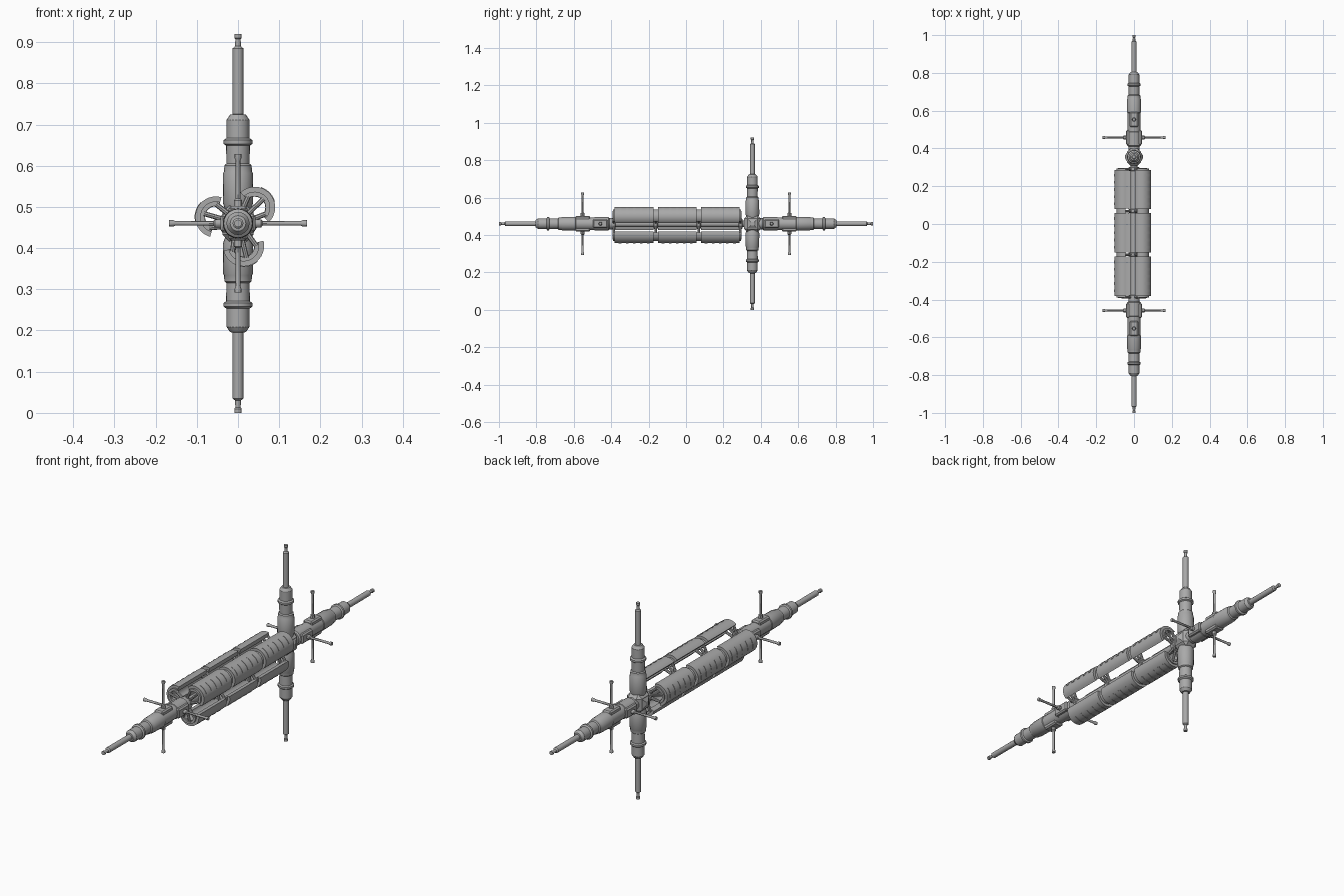
import bpy, bmesh, math
from mathutils import Vector, Matrix

if "Cube" in bpy.data.objects:
    bpy.data.objects.remove(bpy.data.objects["Cube"])

ZC, HUB_Y = 0.46, 0.355


def material(name, c):
    m = bpy.data.materials.new(name)
    m.diffuse_color = (c, c, c, 1)
    m.use_nodes = True
    m.node_tree.nodes["Principled BSDF"].inputs["Base Color"].default_value = m.diffuse_color
    return m


GREY = material("hull grey", 0.40)


def finish(bm, name, matrix=Matrix(), smooth=True):
    bmesh.ops.recalc_face_normals(bm, faces=bm.faces)
    bm.transform(matrix)
    me = bpy.data.meshes.new(name)
    bm.to_mesh(me)
    bm.free()
    ob = bpy.data.objects.new(name, me)
    bpy.context.collection.objects.link(ob)
    me.materials.append(GREY)
    if smooth:
        bpy.context.view_layer.objects.active = ob
        bpy.ops.object.select_all(action='DESELECT')
        ob.select_set(True)
        bpy.ops.object.shade_smooth_by_angle(angle=math.radians(30))
    return ob


def aim(origin, direction):
    """Matrix that points local z along direction."""
    return Matrix.Translation(origin) @ Vector(direction).to_track_quat('Z', 'Y').to_matrix().to_4x4()


def lathe(name, profile, origin, direction, sides=20):
    """Turned solid from (height, radius) points."""
    bm = bmesh.new()
    rings = [[bm.verts.new((r * math.cos(2 * math.pi * i / sides),
                            r * math.sin(2 * math.pi * i / sides), h)) for i in range(sides)]
             for h, r in profile]
    for a, b in zip(rings, rings[1:]):
        for i in range(sides):
            j = (i + 1) % sides
            bm.faces.new((a[i], a[j], b[j], b[i]))
    bm.faces.new(rings[0])
    bm.faces.new(rings[-1])
    return finish(bm, name, aim(origin, direction))


def box(name, centre, size, bevel=0.0):
    bm = bmesh.new()
    bmesh.ops.create_cube(bm, size=1, matrix=Matrix.Diagonal((*size, 1)))
    if bevel:
        bmesh.ops.bevel(bm, geom=bm.edges[:], offset=bevel, segments=1, affect='EDGES')
    return finish(bm, name, Matrix.Translation(centre), False)


def arc_shell(name, cx, cz, r0, r1, a0, a1, y0, y1, steps=16):
    """Curved wall: part of a ring in xz, extruded along y."""
    bm = bmesh.new()
    rows = []
    for i in range(steps + 1):
        a = math.radians(a0 + (a1 - a0) * i / steps)
        c, s = math.cos(a), math.sin(a)
        rows.append([bm.verts.new((cx + r * c, y, cz + r * s))
                     for r, y in ((r0, y0), (r1, y0), (r1, y1), (r0, y1))])
    for p, q in zip(rows, rows[1:]):
        for k in range(4):
            n = (k + 1) % 4
            bm.faces.new((p[k], p[n], q[n], q[k]))
    bm.faces.new(rows[0])
    bm.faces.new(rows[-1])
    return finish(bm, name)


# Arms: the same stepped, tip-first profile for all four
ARM = [(0, .009), (.01, .009), (.013, .0065), (.03, .007), (.035, .013), (.195, .013),
       (.196, .019), (.209, .028), (.253, .028), (.258, .035), (.267, .035), (.271, .029),
       (.315, .028), (.319, .033), (.334, .034), (.338, .036), (.41, .037)]
LONG = ARM + [(.412, .034), (.51, .034), (.512, .036), (.585, .036), (.59, .03)]

lathe("upper_arm", ARM + [(.43, .030)], (0, HUB_Y, 0.92), (0, 0, -1))
lathe("lower_arm", ARM + [(.43, .030)], (0, HUB_Y, 0), (0, 0, 1))
lathe("rear_arm", LONG + [(.62, .03)], (0, 1, ZC), (0, -1, 0))
lathe("front_arm", LONG + [(.62, .03)], (0, -1, ZC), (0, 1, 0))

# Docking hub with pyramid faces
box("hub", (0, HUB_Y, ZC), (.076, .09, .09), .018)
for s in (-1, 1):
    bm = bmesh.new()
    bmesh.ops.create_cone(bm, cap_ends=True, segments=4, radius1=.038, radius2=.012, depth=.012,
                          matrix=Matrix.Rotation(math.pi / 4, 4, 'Z'))
    finish(bm, "hub_face", aim((s * .041, HUB_Y, ZC), (s, 0, 0)), False)

# Crossed booms with end knobs and square sockets
BOOM = [(-.168, .008), (-.158, .008), (-.152, .0055), (-.06, .0055), (-.056, .010), (.056, .010),
        (.06, .0055), (.152, .0055), (.158, .008), (.168, .008)]
for s in (-1, 1):
    lathe("side_boom", BOOM, (0, s * .458, ZC), (1, 0, 0), 12)
    lathe("upright_boom", BOOM, (0, s * .553, ZC), (0, 0, 1), 12)
    box("side_socket", (0, s * .458, ZC), (.084, .08, .045), .006)
    box("upright_socket", (0, s * .553, ZC), (.045, .08, .084), .006)

# Central spine
lathe("spine", [(0, .018), (.72, .018)], (0, -.40, ZC), (0, 1, 0), 16)

# Three banks of half-round shells around the spine
OFFSET, OUT, IN = .056, .05, .026
SEGMENTS = (-.277, -.047, .183)
JOINTS = (-.387, -.162, .068, .291)
for ang in (44, 164, 284):
    t = math.radians(ang)
    cx, cz = OFFSET * math.cos(t), ZC + OFFSET * math.sin(t)
    arc_shell("shell_liner", cx, cz, IN + .001, .038, ang - 88, ang + 88, -.389, .293)
    for yc in SEGMENTS:
        arc_shell("shell", cx, cz, IN, OUT, ang - 90, ang + 90, yc - .104, yc + .104)
        # raised cooling ribs
        for i in range(5):
            y = yc + (i - 2) * .038
            arc_shell("shell_rib", cx, cz, OUT - .002, OUT + .0015, ang - 28, ang + 28,
                      y - .007, y + .007, 6)
    # paired struts joining spine and shell
    for y in JOINTS:
        for s in (-1, 1):
            a = t + s * math.radians(35)
            b = t + s * math.radians(75)
            p = Vector((.016 * math.cos(a), y, ZC + .016 * math.sin(a)))
            q = Vector((cx + .031 * math.cos(b), y, cz + .031 * math.sin(b)))
            d = q - p
            lathe("shell_strut", [(0, .007), (d.length, .006)], p, d, 8)
        w = Vector((cx + .03 * math.cos(t), y, cz + .03 * math.sin(t)))
        d = w - Vector((0, y, ZC))
        lathe("shell_post", [(0, .006), (d.length, .006)], (0, y, ZC), d, 8)

# Collars on the spine at each joint
for y in JOINTS:
    lathe("spine_collar", [(-.011, .024), (-.008, .028), (.008, .028), (.011, .024)],
          (0, y, ZC), (0, 1, 0), 16)
